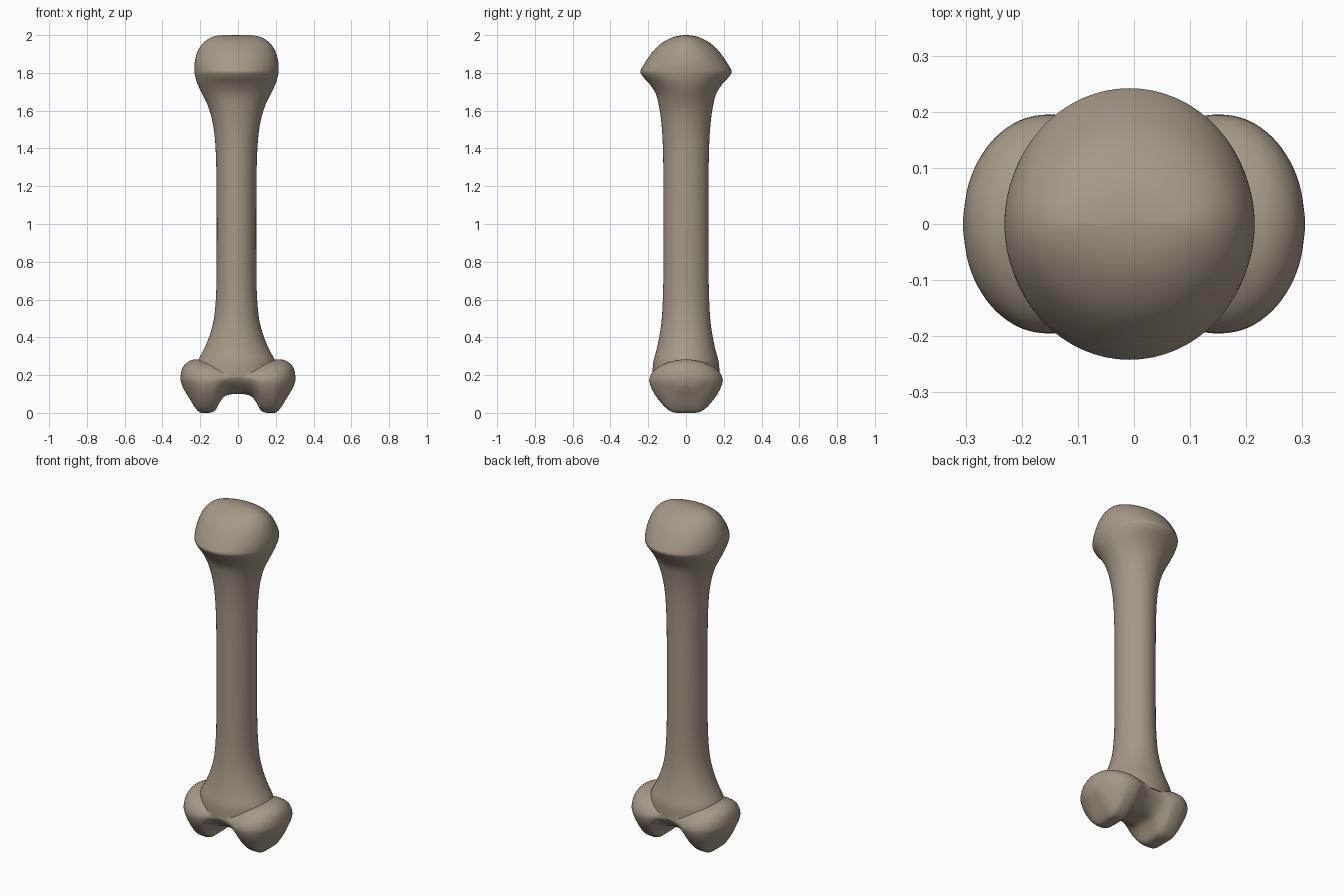
import bpy, bmesh, math

if "Cube" in bpy.data.objects:
    bpy.data.objects.remove(bpy.data.objects["Cube"])

bone_mat = bpy.data.materials.new("bone tan")
bone_mat.diffuse_color = (0.38, 0.315, 0.24, 1)
bone_mat.use_nodes = True
bone_mat.node_tree.nodes["Principled BSDF"].inputs["Base Color"].default_value = bone_mat.diffuse_color


def smooth_rows(rows, steps):
    """Catmull-Rom interpolation of a list of equal-length tuples."""
    out = []
    for i in range(len(rows) - 1):
        a, b = rows[max(i - 1, 0)], rows[i]
        c, d = rows[i + 1], rows[min(i + 2, len(rows) - 1)]
        for s in range(steps):
            t = s / steps
            out.append(tuple(
                0.5 * (2 * q + (r - p) * t + (2 * p - 5 * q + 4 * r - u) * t * t
                       + (3 * q - p - 3 * r + u) * t ** 3)
                for p, q, r, u in zip(a, b, c, d)))
    out.append(tuple(rows[-1]))
    return out


def loft(name, rings):
    bm = bmesh.new()
    loops = [[bm.verts.new(p) for p in ring] for ring in rings]
    n = len(loops[0])
    for a, b in zip(loops, loops[1:]):
        for i in range(n):
            bm.faces.new((a[i], a[(i + 1) % n], b[(i + 1) % n], b[i]))
    bm.faces.new(loops[0][::-1])
    bm.faces.new(loops[-1])
    bmesh.ops.recalc_face_normals(bm, faces=bm.faces)
    me = bpy.data.meshes.new(name)
    bm.to_mesh(me)
    bm.free()
    me.materials.append(bone_mat)
    ob = bpy.data.objects.new(name, me)
    bpy.context.collection.objects.link(ob)
    return ob


# Shaft and head: elliptical rings (z, half width x, half depth y)
flare = [(0.19, .212, .178), (0.24, .212, .176), (0.28, .203, .171), (0.33, .176, .157),
         (0.4, .146, .142), (0.5, .119, .128), (0.65, .107, .121), (0.85, .105, .119),
         (1.1, .105, .119), (1.3, .107, .12), (1.45, .114, .124), (1.55, .129, .132),
         (1.63, .153, .144), (1.69, .182, .16), (1.74, .206, .192), (1.775, .217, .224),
         (1.8, .222, .241)]
cap = [(1.81, .222, .242), (1.84, .223, .226), (1.88, .217, .2), (1.92, .203, .17),
       (1.95, .184, .138), (1.975, .156, .1), (1.99, .127, .064), (1.997, .1, .035),
       (2.0, .075, .006)]
N = 64
rings = []
for z, rx, ry in smooth_rows(flare, 3) + smooth_rows(cap, 3):
    rings.append([(-0.008 + rx * math.cos(2 * math.pi * i / N),
                   ry * math.sin(2 * math.pi * i / N), z) for i in range(N)])
bone = loft("bone", rings)

# Lower knuckles: sections along x (x, half depth, bottom z, widest z, top z)
half = [(0, .172, .1, .19, .26), (.04, .174, .098, .187, .26), (.075, .18, .085, .18, .265),
        (.1, .187, .05, .173, .27), (.12, .192, .014, .17, .275), (.145, .195, .002, .17, .28),
        (.175, .193, 0, .17, .282), (.205, .184, .004, .17, .283), (.235, .165, .04, .172, .282),
        (.262, .137, .085, .175, .272), (.285, .098, .122, .178, .252),
        (.298, .058, .15, .18, .226), (.305, .008, .178, .184, .19)]
mirrored = [(-r[0],) + r[1:] for r in half[:0:-1]]
lower = smooth_rows([(1, 0), (.95, -.2), (.85, -.42), (.67, -.7), (.5, -.89),
                     (.34, -.985), (.17, -1), (0, -1)], 2)
upper = [(math.cos(a * math.pi / 24), math.sin(a * math.pi / 24)) for a in range(1, 13)]
right = lower[::-1] + upper                      # bottom centre to top centre
section = right + [(-y, z) for y, z in right[-2:0:-1]]
rings = []
for x, yw, zb, zm, zt in smooth_rows(mirrored + half, 3):
    rings.append([(x, y * yw, zm + z * ((zt - zm) if z > 0 else (zm - zb)))
                  for y, z in section])
knuckles = loft("knuckles", rings)

# Fuse both parts into one bone
mod = bone.modifiers.new("fuse", "BOOLEAN")
mod.operation = "UNION"
mod.solver = "EXACT"
mod.object = knuckles
bpy.context.view_layer.objects.active = bone
bone.select_set(True)
bpy.ops.object.modifier_apply(modifier=mod.name)
bpy.data.objects.remove(knuckles)
bpy.ops.object.shade_smooth_by_angle(angle=math.radians(40))
